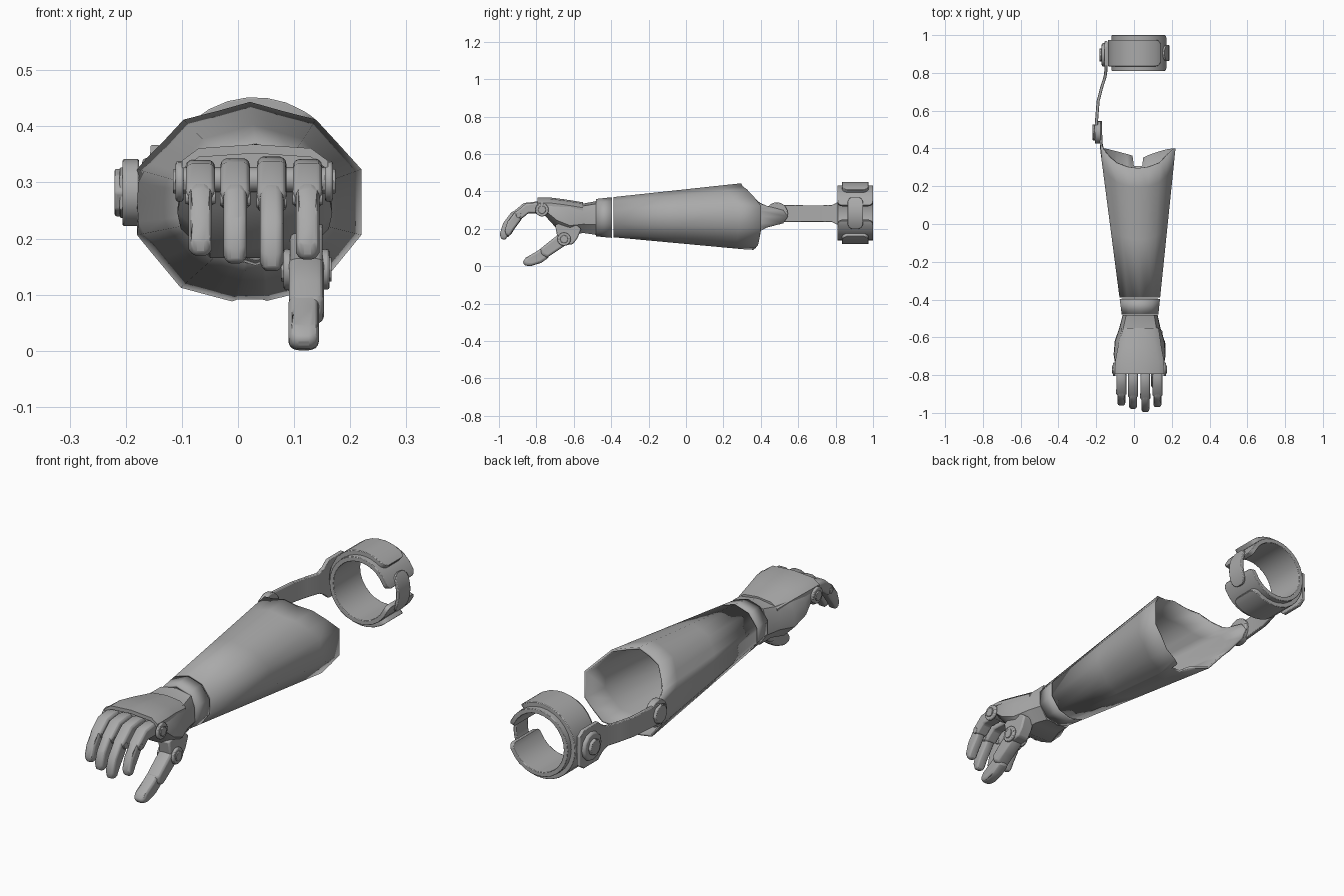
import bpy, bmesh
from math import sin, cos, tan, radians, sqrt, pi, hypot
from mathutils import Matrix

cube = bpy.data.objects.get("Cube")
if cube:
    bpy.data.objects.remove(cube, do_unlink=True)

grey = bpy.data.materials.new("matte_grey")
grey.use_nodes = True
tone = (0.4, 0.4, 0.4, 1)
grey.diffuse_color = tone
grey.node_tree.nodes["Principled BSDF"].inputs["Base Color"].default_value = tone


def finish(name, bm, angle=40, bevel=0, shell=0):
    bmesh.ops.recalc_face_normals(bm, faces=bm.faces)
    mesh = bpy.data.meshes.new(name)
    bm.to_mesh(mesh)
    bm.free()
    mesh.materials.append(grey)
    ob = bpy.data.objects.new(name, mesh)
    bpy.context.collection.objects.link(ob)
    bpy.ops.object.select_all(action='DESELECT')
    ob.select_set(True)
    bpy.context.view_layer.objects.active = ob
    bpy.ops.object.shade_smooth_by_angle(angle=radians(angle))
    if shell:
        m = ob.modifiers.new("shell", 'SOLIDIFY')
        m.thickness, m.offset = shell, -1
    if bevel:
        m = ob.modifiers.new("bevel", 'BEVEL')
        m.width, m.segments, m.limit_method = bevel, 2, 'ANGLE'
        m.angle_limit = radians(35)
    return ob


def loft(name, rings, capped=True, **kw):
    """Skin a row of closed rings."""
    bm = bmesh.new()
    rows = [[bm.verts.new(p) for p in ring] for ring in rings]
    for a, b in zip(rows, rows[1:]):
        for i in range(len(a)):
            j = (i + 1) % len(a)
            bm.faces.new((a[i], a[j], b[j], b[i]))
    if capped:
        bm.faces.new(rows[0])
        bm.faces.new(rows[-1])
    return finish(name, bm, **kw)


def slab(name, outline, x, width, bevel=0.007, taper=1.0):
    """Side outline (y, z) given thickness along x."""
    cy = sum(p[0] for p in outline) / len(outline)
    cz = sum(p[1] for p in outline) / len(outline)
    side = lambda s, k: [(x + s * width / 2, cy + (y - cy) * k, cz + (z - cz) * k) for y, z in outline]
    return loft(name, [side(-1, taper), side(-.6, 1), side(.6, 1), side(1, taper)], bevel=bevel)


def disc(name, x, y, z, r, width, sides=16, bevel=0.004):
    bm = bmesh.new()
    bmesh.ops.create_cone(bm, cap_ends=True, segments=sides, radius1=r, radius2=r, depth=width,
                          matrix=Matrix.Translation((x, y, z)) @ Matrix.Rotation(pi / 2, 4, 'Y'))
    return finish(name, bm, bevel=bevel)


def arc_band(name, r0, r1, a0, a1, half, corner, steps, cy=0.905, cx=0.03, cz=0.285):
    """Curved plate around the y axis, with rounded end corners."""
    ends = [k * corner / r1 for k in (0, .1, .3, .6, 1)]
    a0, a1 = radians(a0), radians(a1)
    inner = [a0 + ends[-1] + (a1 - a0 - 2 * ends[-1]) * i / steps for i in range(1, steps)]
    angles = [a0 + e for e in ends] + inner + [a1 - e for e in reversed(ends)]
    rings = []
    for a in angles:
        d = min(corner, min(a - a0, a1 - a) * r1)
        w = half - corner + sqrt(max(0, corner ** 2 - (corner - d) ** 2)) + .002
        rings.append([(cx + r * cos(a), cy + s * w, cz + r * sin(a))
                      for r, s in ((r0, -1), (r1, -1), (r1, 1), (r0, 1))])
    return loft(name, rings, bevel=0.004)


def sleeve_point(deg, y):
    """Point on the tapered ten-sided sleeve."""
    t = min(1, (y + .48) / .88)
    off = (deg - 18) % 36 - 18
    k = cos(pi / 10) / cos(radians(off))
    return (.032 - .012 * t + (.102 + .108 * t) * k * cos(radians(deg)), y,
            .26 + .005 * t + (.1 + .09 * t) * k * sin(radians(deg)))


# The flats sit between the ten corners, so a corner points straight up
def sleeve_ring(deg, y):
    return sleeve_point(deg, y)


# Forearm sleeve with scooped end, hinge tab and slot underneath
rim = {18: .40, 36: .365, 54: .325, 72: .303, 90: .295, 108: .303, 126: .325, 144: .36, 156: .395,
       162: .43, 169: .52, 180: .545, 191: .52, 198: .43, 204: .40, 216: .395, 234: .385, 252: .37,
       261: .36, 263: .305, 277: .305, 279: .35, 288: .365, 306: .385, 324: .395, 342: .40}
loft("forearm_sleeve", [[sleeve_ring(a, -.388 + (e + .388) * f if f < 1 else e) for a, e in rim.items()]
                        for f in (0, .45, .85, 1)], capped=False, shell=.009)

# Wrist cuff
loft("wrist_cuff", [[sleeve_ring(18 + 36 * i, y) for i in range(10)] for y in (-.48, -.397)],
     capped=False, shell=.012)

# Palm body: sections are y, left edge, right edge, bottom, top
sections = [(-.482, -.06, .125, .168, .348), (-.55, -.078, .14, .178, .335), (-.62, -.102, .162, .165, .34),
            (-.69, -.108, .168, .20, .352), (-.74, -.1, .16, .255, .36), (-.772, -.09, .15, .29, .36)]
rings = []
for y, l, r, b, t in sections:
    w, h = r - l, t - b
    rings.append([(l + w * u, y, b + h * v) for u, v in
                  ((.2, 0), (.8, 0), (1, .3), (.99, .65), (.9, .92), (.5, 1), (.1, .92), (.01, .65), (0, .3))])
loft("palm", rings)

# Back-of-hand plate ending in a lip over the knuckles
rings = []
for y, l, r, t in ((-.55, -.065, .13, .34), (-.65, -.085, .145, .356), (-.73, -.1, .16, .366), (-.795, -.1, .16, .366)):
    row = [(l, -.027), (l + .03, -.005), ((l + r) / 2, .002), (r - .03, -.005), (r, -.027)]
    rings.append([(x, y, t + z) for x, z in row] + [(x, y, t + z - .016) for x, z in reversed(row)])
loft("hand_back_plate", rings)

# Knuckle axle with end caps
disc("knuckle_axle", .03, -.77, .305, .022, .26)
for side, x in (("right", -.104), ("left", .162)):
    disc(side + "_knuckle_cap", x, -.77, .302, .036, .014)
    disc(side + "_knuckle_bolt", x, -.77, .302, .022, .024, 8, .002)

# Four fingers, each scaled about the knuckle
knuckle = [(-.762, .338), (-.80, .346), (-.868, .338), (-.937, .28), (-.925, .252),
           (-.895, .245), (-.85, .282), (-.77, .28)]
tip = [(-.895, .306), (-.935, .288), (-.978, .23), (-.996, .172), (-.988, .146), (-.966, .141),
       (-.942, .18), (-.905, .23), (-.885, .262)]
for name, x, s in (("little", -.067, .84), ("ring", -.005, .92), ("middle", .06, 1), ("index", .124, .88)):
    fit = lambda pts: [(-.78 + (y + .78) * s, .31 + (z - .31) * s) for y, z in pts]
    slab(name + "_finger_base", fit(knuckle), x, .052, taper=.9)
    slab(name + "_finger_tip", fit(tip), x, .042, taper=.82)
    disc(name + "_finger_pin", x, *fit([(-.91, .268)])[0], .014, .054, 10, .002)

# Thumb: mount, base, tip and joint caps
slab("thumb_mount", [(-.56, .2), (-.58, .15), (-.605, .118), (-.65, .112), (-.685, .14), (-.70, .22), (-.62, .25)],
     .122, .058)
slab("thumb_base", [(-.62, .15), (-.64, .178), (-.68, .172), (-.74, .125), (-.78, .092), (-.775, .06),
                    (-.745, .045), (-.70, .075), (-.64, .115)], .122, .062, taper=.88)
slab("thumb_tip", [(-.735, .098), (-.765, .102), (-.80, .078), (-.858, .045), (-.873, .022), (-.862, .004),
                   (-.83, .001), (-.775, .018), (-.735, .045)], .117, .054, taper=.82)
for side, x in (("right", .088), ("left", .156)):
    disc(side + "_thumb_cap", x, -.652, .145, .036, .014)
    disc(side + "_thumb_bolt", x, -.652, .145, .022, .022, 8, .002)

# Elbow hinge
disc("elbow_hinge", -.191, .485, .282, .06, .03, 20)
disc("elbow_bolt", -.198, .485, .282, .043, .044, 8)

# Strut from elbow to arm band: y, x, half height
rings = []
for y, x, h in ((.445, -.203, .03), (.485, -.203, .045), (.55, -.198, .045), (.65, -.19, .044), (.72, -.172, .044),
                (.78, -.153, .045), (.81, -.149, .06), (.84, -.148, .085), (.94, -.148, .085), (.968, -.148, .065)):
    rings.append([(x + a * .008, y, .282 + b * h) for a, b in ((-1, -1), (1, -1), (1, 1), (-1, 1))])
loft("elbow_strut", rings, bevel=.003)

# Upper arm band: open ring, outer pad, closing strap and mount
arc_band("arm_band", .128, .148, 16, 344, .093, .025, 24)
arc_band("outer_pad", .144, .167, 48, 312, .068, .03, 20)
arc_band("band_strap", .143, .157, -34, 34, .04, .036, 8)
disc("strap_mount", -.158, .895, .282, .062, .026, 12, .008)
disc("strap_mount_bolt", -.168, .895, .282, .036, .03, 8)
